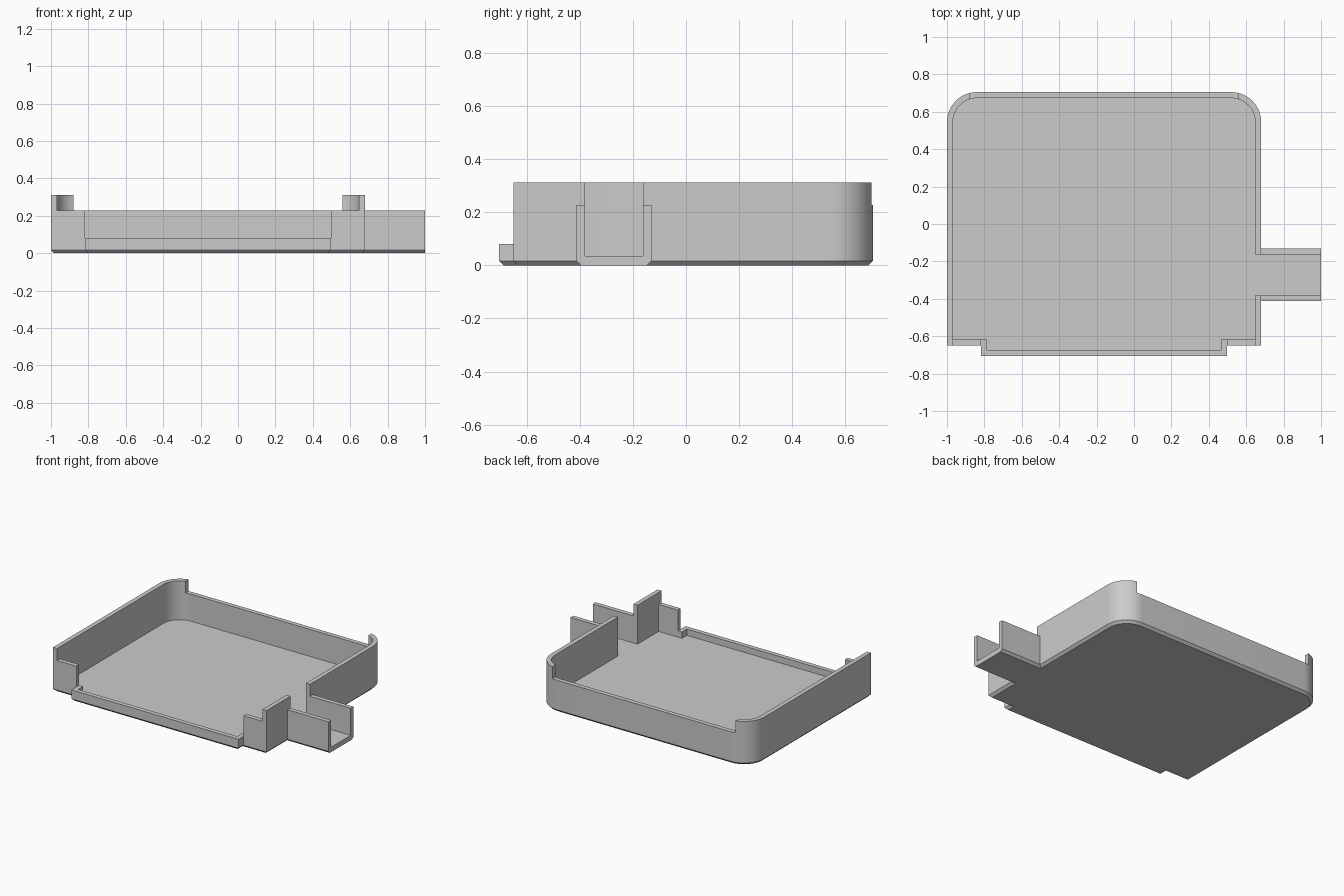
import bpy
import bmesh
from math import cos, sin, pi, radians

cube = bpy.data.objects.get("Cube")
if cube:
    bpy.data.objects.remove(cube, do_unlink=True)

WALL, FLOOR, CHAMFER = 0.032, 0.035, 0.017
HIGH, LOW, LIP = 0.312, 0.227, 0.08
LEFT, RIGHT, FRONT, BACK = -1.0, 0.68, -0.65, 0.705
RADIUS, STEPS = 0.16, 16

grey = bpy.data.materials.new("light grey")
grey.use_nodes = True
colour = (0.6, 0.6, 0.6, 1)
grey.diffuse_color = colour
grey.node_tree.nodes["Principled BSDF"].inputs["Base Color"].default_value = colour


def outline(d, end):
    """Tray footprint inset by d; the side spout stops at x = end."""
    pts = [(LEFT + d, FRONT + d), (-0.817 + d, FRONT + d), (-0.817 + d, -BACK + d),
           (0.497 - d, -BACK + d), (0.497 - d, FRONT + d), (RIGHT - d, FRONT + d),
           (RIGHT - d, -0.413 + d), (end, -0.413 + d),
           (end, -0.13 - d), (RIGHT - d, -0.13 - d)]
    for cx, start in ((RIGHT - RADIUS, 0), (LEFT + RADIUS, pi / 2)):
        for i in range(STEPS + 1):
            a = start + i / STEPS * pi / 2
            pts.append((cx + (RADIUS - d) * cos(a), BACK - RADIUS + (RADIUS - d) * sin(a)))
    return pts


def loft(name, levels):
    """Closed solid through outlines at given heights."""
    bm = bmesh.new()
    rings = [[bm.verts.new((x, y, z)) for x, y in pts] for pts, z in levels]
    for a, b in zip(rings, rings[1:]):
        for i in range(len(a)):
            j = (i + 1) % len(a)
            bm.faces.new((a[i], a[j], b[j], b[i]))
    bm.faces.new(rings[0][::-1])
    bm.faces.new(rings[-1])
    bmesh.ops.recalc_face_normals(bm, faces=bm.faces)
    mesh = bpy.data.meshes.new(name)
    bm.to_mesh(mesh)
    bm.free()
    obj = bpy.data.objects.new(name, mesh)
    bpy.context.collection.objects.link(obj)
    return obj


def box(name, x0, x1, y0, y1, z0):
    pts = [(x0, y0), (x1, y0), (x1, y1), (x0, y1)]
    return loft(name, [(pts, z0), (pts, 0.6)])


# Solid body with a chamfered bottom edge
tray = loft("tray", [(outline(CHAMFER, 1), 0), (outline(0, 1), CHAMFER), (outline(0, 1), HIGH)])
tray.data.materials.append(grey)

# Cavity open through the spout, and the lowered stretches of wall
cutters = [
    loft("cavity_cutter", [(outline(WALL, 1.2), FLOOR), (outline(WALL, 1.2), 0.5)]),
    box("front_lip_cutter", -0.817, 0.497, -0.9, -0.58, LIP),
    box("front_wall_cutter", LEFT + WALL, RIGHT - WALL, -0.95, -0.57, LOW),
    box("back_wall_cutter", -0.88, 0.56, 0.6, 0.9, LOW),
    box("spout_cutter", RIGHT, 1.1, -0.6, 0.1, LOW),
]
for cutter in cutters:
    mod = tray.modifiers.new(cutter.name, 'BOOLEAN')
    mod.operation = 'DIFFERENCE'
    mod.solver = 'EXACT'
    mod.object = cutter

# Apply the cuts and drop the cutters
bpy.context.view_layer.update()
graph = bpy.context.evaluated_depsgraph_get()
result = bpy.data.meshes.new_from_object(tray.evaluated_get(graph))
tray.modifiers.clear()
tray.data = result
result.materials.clear()
result.materials.append(grey)
for poly in result.polygons:
    poly.material_index = 0
for cutter in cutters:
    bpy.data.objects.remove(cutter, do_unlink=True)

bpy.ops.object.select_all(action='DESELECT')
tray.select_set(True)
bpy.context.view_layer.objects.active = tray
bpy.ops.object.shade_smooth_by_angle(angle=radians(30))
